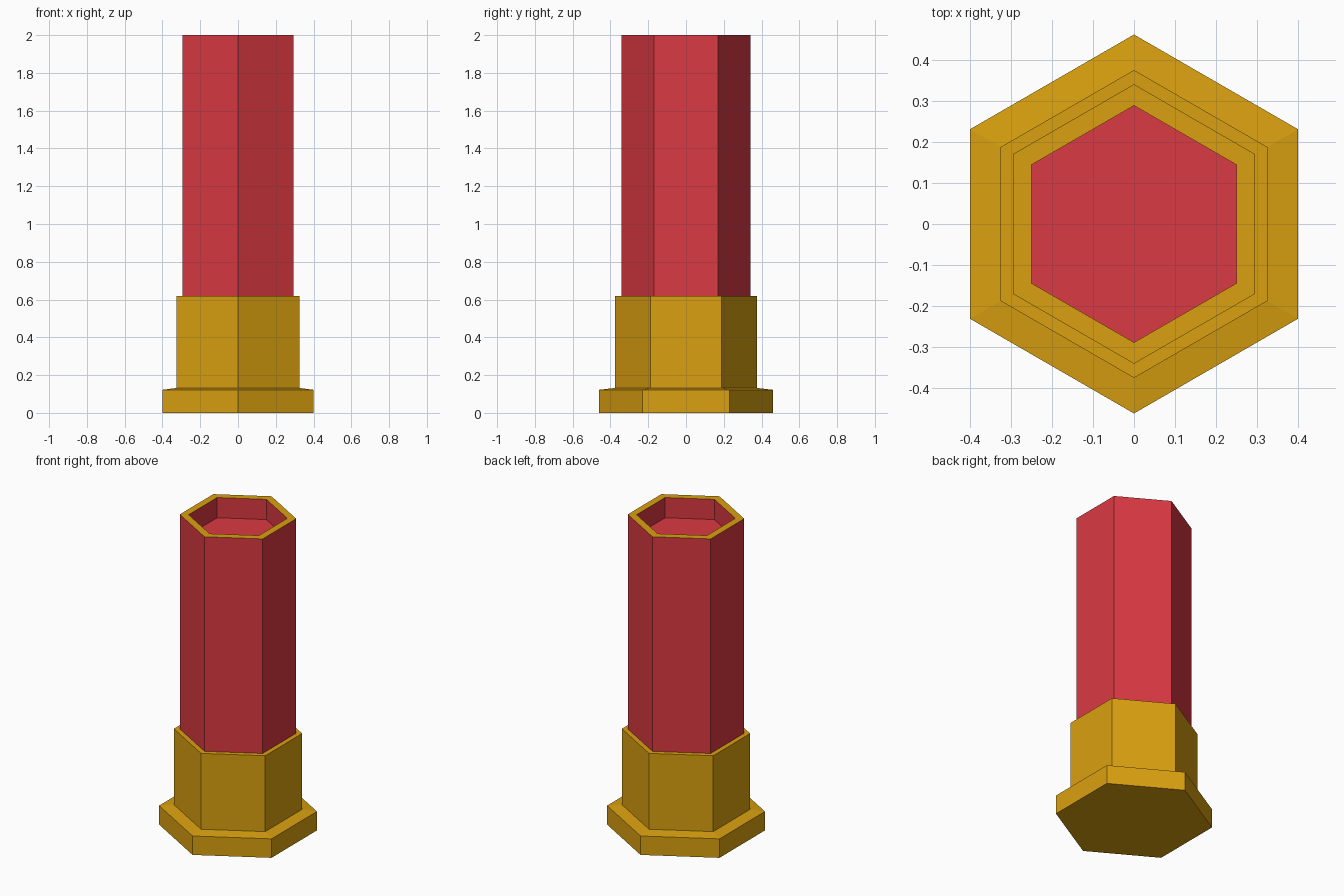
import bpy, bmesh, math

if "Cube" in bpy.data.objects:
    bpy.data.objects.remove(bpy.data.objects["Cube"])


def material(name, rgb):
    m = bpy.data.materials.new(name)
    m.diffuse_color = (*rgb, 1)
    m.use_nodes = True
    m.node_tree.nodes["Principled BSDF"].inputs["Base Color"].default_value = m.diffuse_color
    return m


gold = material("brass_gold", (0.70, 0.352, 0.005))
red = material("shell_red", (0.70, 0.041, 0.054))


def hex_lathe(name, profile, mats, face_mats):
    """Sweep (flat-to-centre distance, z) points around a hexagon; cap both ends."""
    bm = bmesh.new()
    rings = []
    for apothem, z in profile:
        r = apothem / math.cos(math.pi / 6)
        rings.append([bm.verts.new((r * math.cos(math.pi / 2 + i * math.pi / 3),
                                    r * math.sin(math.pi / 2 + i * math.pi / 3), z))
                      for i in range(6)])
    bm.faces.new(rings[0][::-1])
    for k in range(len(rings) - 1):
        a, b = rings[k], rings[k + 1]
        for i in range(6):
            j = (i + 1) % 6
            f = bm.faces.new((a[i], a[j], b[j], b[i]))
            f.material_index = face_mats[k]
    bm.faces.new(rings[-1])
    me = bpy.data.meshes.new(name)
    bm.to_mesh(me)
    bm.free()
    for m in mats:
        me.materials.append(m)
    ob = bpy.data.objects.new(name, me)
    bpy.context.collection.objects.link(ob)
    return ob


# Metal base: wide flange, slightly sloped shoulder, collar
hex_lathe("metal_base",
          [(0.40, 0), (0.40, 0.122), (0.325, 0.132), (0.325, 0.62)],
          [gold], [0, 0, 0])

# Red tube: outer wall, gold rim, recessed red end
hex_lathe("tube",
          [(0.295, 0.62), (0.295, 2.0), (0.25, 2.0), (0.25, 1.87)],
          [red, gold], [0, 1, 0])
